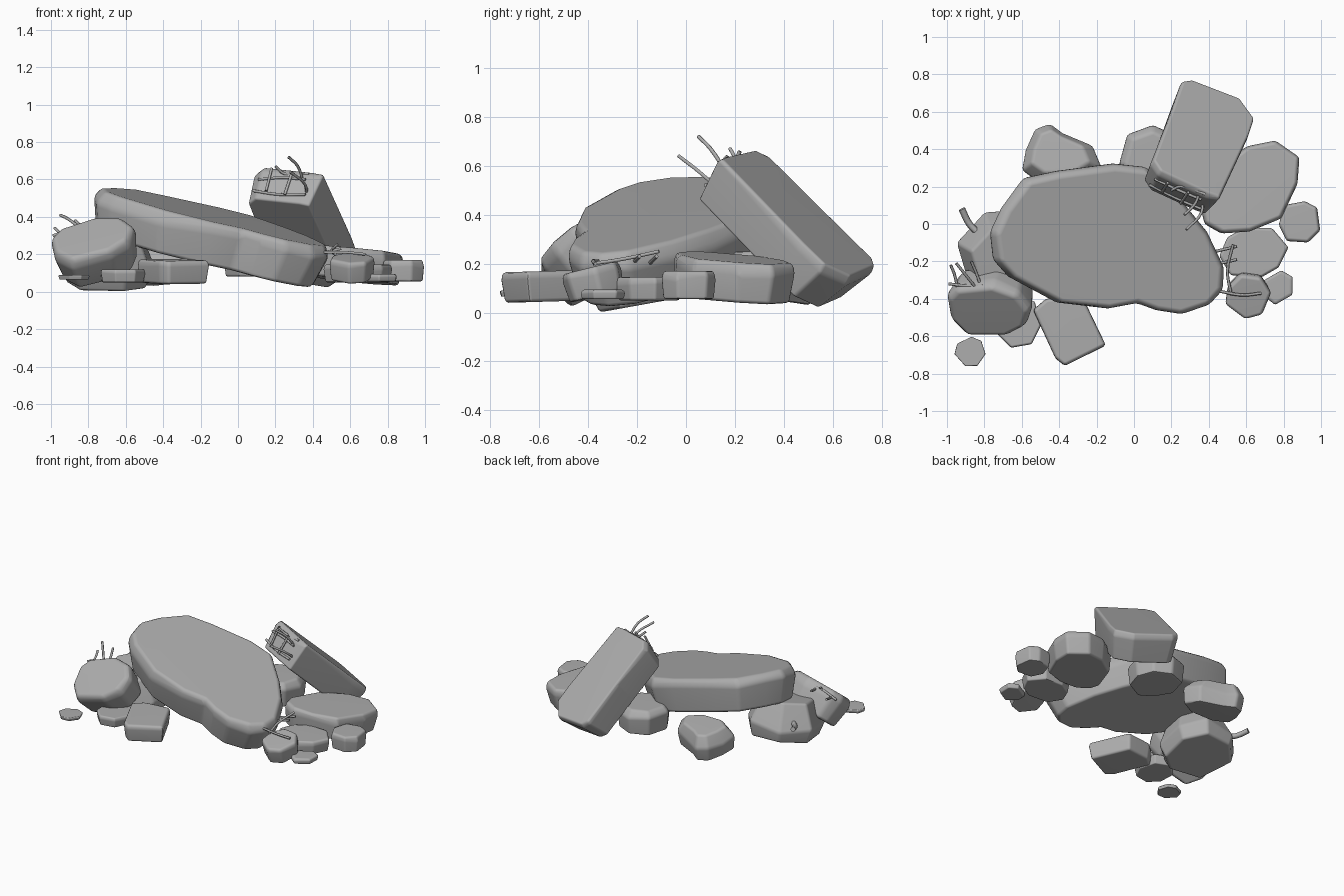
import bpy, bmesh, math, random
from mathutils import Vector

random.seed(4)

default_cube = bpy.data.objects.get("Cube")
if default_cube:
    bpy.data.objects.remove(default_cube, do_unlink=True)

concrete = bpy.data.materials.new("concrete_grey")
concrete.use_nodes = True
grey = (0.42, 0.42, 0.42, 1)
concrete.diffuse_color = grey
concrete.node_tree.nodes["Principled BSDF"].inputs["Base Color"].default_value = grey


def slab(name, outline, height, thick, slope=(0, 0), top=0.95, bottom=0.93, soft=0.015, rim=0.25):
    """Tilted stone: outline in plan, height of the top at the outline's middle."""
    points = [Vector((x, y, 0)) for x, y in outline]
    middle = sum(points, Vector()) / len(points)
    tilt_x, tilt_y = slope
    normal = Vector((-tilt_x, -tilt_y, 1)).normalized()
    bm = bmesh.new()
    rings = []
    for depth, scale in ((0, top), (rim, 1), (1, bottom)):
        ring = []
        for point in points:
            offset = (point - middle) * scale
            z = height + offset.x * tilt_x + offset.y * tilt_y
            wobble = random.uniform(-0.08, 0.08) if depth == rim else 0
            place = Vector((middle.x + offset.x, middle.y + offset.y, z))
            ring.append(bm.verts.new(place - normal * thick * (depth + wobble)))
        rings.append(ring)
    count = len(points)
    for upper, lower in zip(rings, rings[1:]):
        for i in range(count):
            j = (i + 1) % count
            bm.faces.new((upper[i], lower[i], lower[j], upper[j]))
    bm.faces.new(rings[0])
    bm.faces.new(rings[-1][::-1])
    bmesh.ops.recalc_face_normals(bm, faces=bm.faces[:])
    edges = [e for e in bm.edges if e.calc_face_angle(0) > 0.35]
    bmesh.ops.bevel(bm, geom=edges, offset=soft, segments=2, profile=0.5,
                    affect='EDGES', clamp_overlap=True)
    bmesh.ops.recalc_face_normals(bm, faces=bm.faces[:])
    mesh = bpy.data.meshes.new(name)
    bm.to_mesh(mesh)
    bm.free()
    mesh.materials.append(concrete)
    mesh.shade_smooth()
    mesh.set_sharp_from_angle(angle=math.radians(40))
    obj = bpy.data.objects.new(name, mesh)
    bpy.context.collection.objects.link(obj)
    obj.modifiers.new("flat_faces", 'WEIGHTED_NORMAL').keep_sharp = True


def chunk(name, centre, size, yaw, sides, height, thick, **options):
    """Small stone with a rounded, slightly irregular outline."""
    outline = []
    for i in range(sides):
        angle = math.tau * (i + random.uniform(-0.15, 0.15)) / sides
        reach = random.uniform(1, 1.1)
        x = math.cos(angle) * size[0] / 2 * reach
        y = math.sin(angle) * size[1] / 2 * reach
        outline.append((centre[0] + x * math.cos(yaw) - y * math.sin(yaw),
                        centre[1] + x * math.sin(yaw) + y * math.cos(yaw)))
    slab(name, outline, height, thick, **options)


def rods(name, paths, radius=0.008):
    """Bent steel bars, one spline for each path."""
    curve = bpy.data.curves.new(name, 'CURVE')
    curve.dimensions = '3D'
    curve.bevel_depth = radius
    curve.bevel_resolution = 1
    curve.resolution_u = 4
    curve.use_fill_caps = True
    for path in paths:
        spline = curve.splines.new('BEZIER')
        spline.bezier_points.add(len(path) - 1)
        for knot, place in zip(spline.bezier_points, path):
            knot.co = place
            knot.handle_left_type = knot.handle_right_type = 'AUTO'
    curve.materials.append(concrete)
    obj = bpy.data.objects.new(name, curve)
    bpy.context.collection.objects.link(obj)


# Large leaning slab in the middle
slab("main_slab",
     [(-.76, -.05), (-.7, .08), (-.58, .24), (-.4, .28), (-.1, .32), (.08, .3),
      (.28, .11), (.41, -.05), (.5, -.24), (.49, -.36), (.42, -.44), (.27, -.49),
      (.14, -.47), (.03, -.43), (-.13, -.46), (-.4, -.43), (-.66, -.29), (-.74, -.2)],
     height=.4, thick=.235, slope=(-.235, .12), top=.95, bottom=.92, soft=.02)

# Steep block leaning at the back
slab("leaning_block",
     [(.1, .34), (.18, .55), (.26, .77), (.31, .78), (.57, .68), (.65, .57),
      (.62, .48), (.46, .14), (.4, .16), (.14, .28)],
     height=.405, thick=.205, slope=(-.48, -.81), top=.97, bottom=.9, rim=.15)

# Flat slab beside the block
slab("side_slab",
     [(.36, .08), (.38, 0), (.47, -.05), (.62, -.04), (.79, .03), (.88, .22),
      (.89, .36), (.76, .45), (.61, .42), (.45, .3)],
     height=.225, thick=.165, slope=(-.08, -.05))

# Front slab with square corners
slab("front_slab",
     [(-.54, -.46), (-.47, -.4), (-.28, -.38), (-.15, -.65), (-.37, -.76), (-.42, -.72)],
     height=.17, thick=.125, slope=(0, .03), top=.97)

# Tilted boulder on the left, facing forward
slab("left_boulder",
     [(-1.01, -.4), (-.96, -.35), (-.76, -.33), (-.62, -.38), (-.55, -.47), (-.58, -.56),
      (-.68, -.61), (-.9, -.61), (-.99, -.52)],
     height=.3, thick=.21, slope=(.25, .75), top=.9, bottom=.88, soft=.02)

# Tilted block holding up the left end
slab("left_support",
     [(-.95, -.13), (-.8, .03), (-.57, .05), (-.45, -.1), (-.47, -.33), (-.6, -.43),
      (-.87, -.4)],
     height=.3, thick=.265, slope=(0, .18), top=.72, bottom=.88, rim=.65)

# Rocks behind the slab
slab("back_left_rock",
     [(-.6, .3), (-.58, .41), (-.53, .52), (-.45, .55), (-.38, .5), (-.22, .43),
      (-.17, .31), (-.3, .23), (-.5, .23)],
     height=.23, thick=.18, slope=(0, -.15), top=.72, rim=.45)
chunk("back_middle_rock", (.1, .34), (.34, .38), 0, 8, .25, .17, top=.8)

# Small stones on the right
chunk("right_stone", (.89, .01), (.23, .23), .6, 7, .17, .115, top=.92)
chunk("right_flat_stone", (.64, -.15), (.36, .27), .2, 8, .145, .095)
chunk("right_front_stone", (.61, -.39), (.24, .23), 0, 7, .185, .12, slope=(0, .25))
chunk("right_chip", (.77, -.34), (.18, .17), .5, 6, .095, .04, top=.85)

# Small stones at the front left
chunk("front_stone", (-.62, -.52), (.23, .28), 0, 7, .12, .07)
chunk("front_chip", (-.875, -.685), (.16, .16), .7, 7, .09, .025)

# Steel bars sticking out of the broken ends
rods("block_rods", [
    [(.36, .16, .48), (.36, .06, .57), (.28, -.03, .64)],
    [(.35, .16, .58), (.32, .1, .67), (.27, .05, .72)],
    [(.2, .18, .67), (.25, .2, .63), (.38, .16, .63)],
    [(.08, .21, .54), (.22, .14, .52), (.36, .08, .52)],
    [(.11, .24, .6), (.24, .18, .61), (.36, .13, .6)],
    [(.18, .22, .66), (.15, .17, .54)],
    [(.29, .17, .64), (.25, .11, .52)]])
rods("boulder_rods", [
    [(-.83, -.36, .33), (-.91, -.26, .39), (-.95, -.21, .41)],
    [(-.81, -.36, .33), (-.84, -.27, .35), (-.87, -.2, .38)],
    [(-.94, -.36, .3), (-.96, -.27, .32), (-.98, -.22, .34)],
    [(-.99, -.32, .3), (-.9, -.33, .33), (-.81, -.33, .36)]])
rods("slab_rods", [
    [(.52, -.38, .2), (.5, -.25, .22), (.53, -.11, .25)],
    [(.46, -.36, .21), (.58, -.38, .21), (.68, -.37, .2)],
    [(.42, -.15, .2), (.55, -.12, .23)],
    [(.42, -.22, .2), (.55, -.19, .23)]])
rods("support_rod", [[(-.82, -.06, .2), (-.88, 0, .2), (-.92, .08, .22)]], radius=.018)
